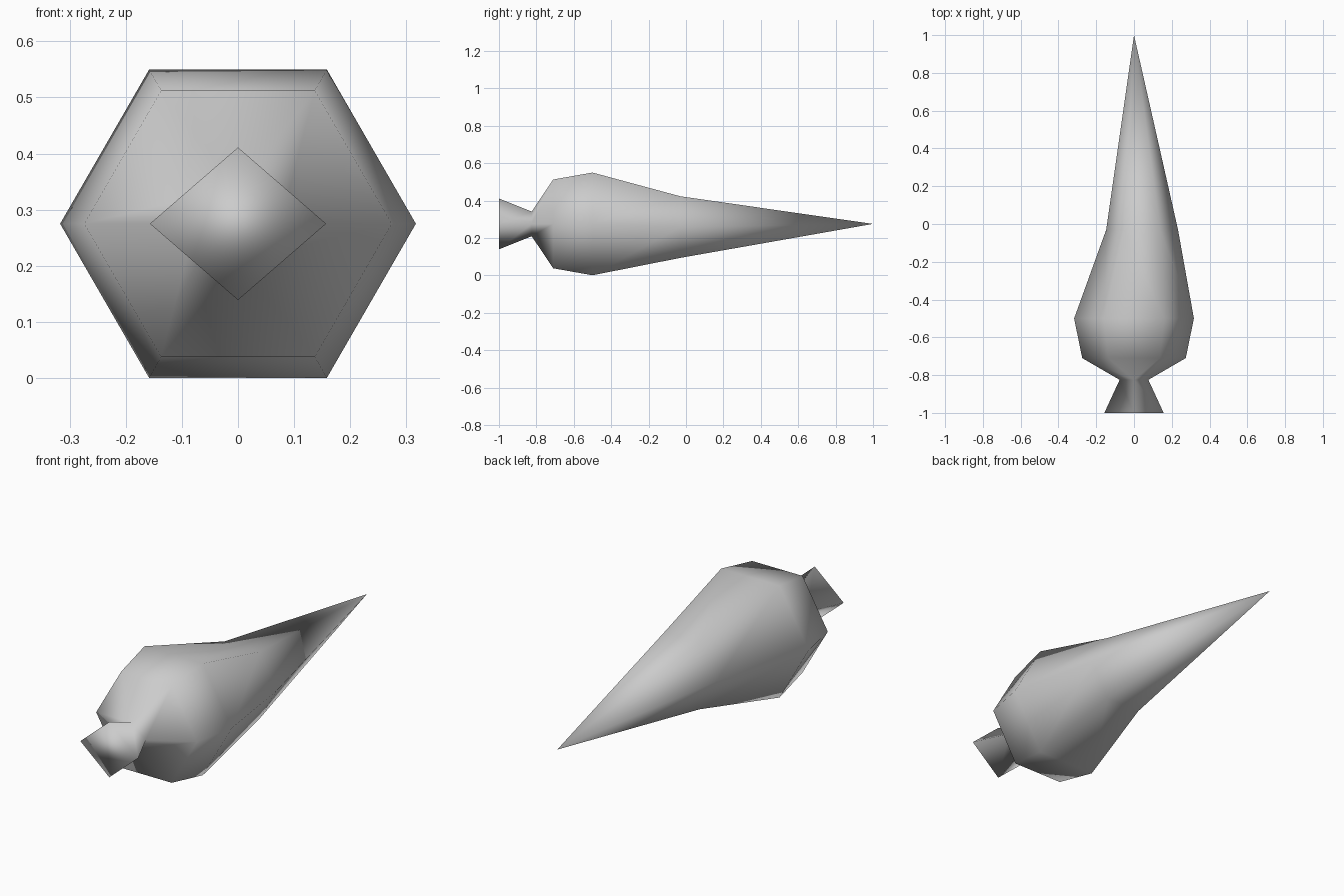
import bpy
import bmesh
from math import cos, sin, pi

if "Cube" in bpy.data.objects:
    bpy.data.objects.remove(bpy.data.objects["Cube"], do_unlink=True)

MID = 0.275  # height of the long axis

# Material
grey = bpy.data.materials.new("plain_grey")
grey.use_nodes = True
colour = (0.6, 0.6, 0.6, 1)
grey.diffuse_color = colour
grey.node_tree.nodes["Principled BSDF"].inputs["Base Color"].default_value = colour


def ring(bm, y, radius, cx=0, cz=MID, pinched=False):
    """Six-sided ring round the y axis; pinched rings merge into a diamond."""
    verts = []
    for i in range(6):
        x, z = radius * cos(i * pi / 3), radius * sin(i * pi / 3)
        if pinched and i % 3:
            x = 0
        verts.append(bm.verts.new((cx + x, y, cz + z)))
    return verts


# Spindle: flared diamond end, narrow neck, hexagonal body, skewed spike
bm = bmesh.new()
rings = [
    ring(bm, -1, 0.157, pinched=True),
    ring(bm, -0.825, 0.076, pinched=True),
    ring(bm, -0.71, 0.274),
    ring(bm, -0.5, 0.317),
    ring(bm, -0.03, 0.19, cx=0.043, cz=0.258),
]
for a, b in zip(rings, rings[1:]):
    for i in range(6):
        j = (i + 1) % 6
        bm.faces.new((a[i], a[j], b[j], b[i]))

# Pointed tip and flat end cap
tip = bm.verts.new((0, 1, MID))
last = rings[-1]
for i in range(6):
    bm.faces.new((last[i], last[(i + 1) % 6], tip))
bm.faces.new(rings[0])

bmesh.ops.remove_doubles(bm, verts=bm.verts, dist=0.001)
bmesh.ops.recalc_face_normals(bm, faces=bm.faces)
for face in bm.faces:
    face.smooth = True

mesh = bpy.data.meshes.new("spindle_body")
bm.to_mesh(mesh)
bm.free()
mesh.materials.append(grey)
body = bpy.data.objects.new("spindle_body", mesh)
bpy.context.collection.objects.link(body)
